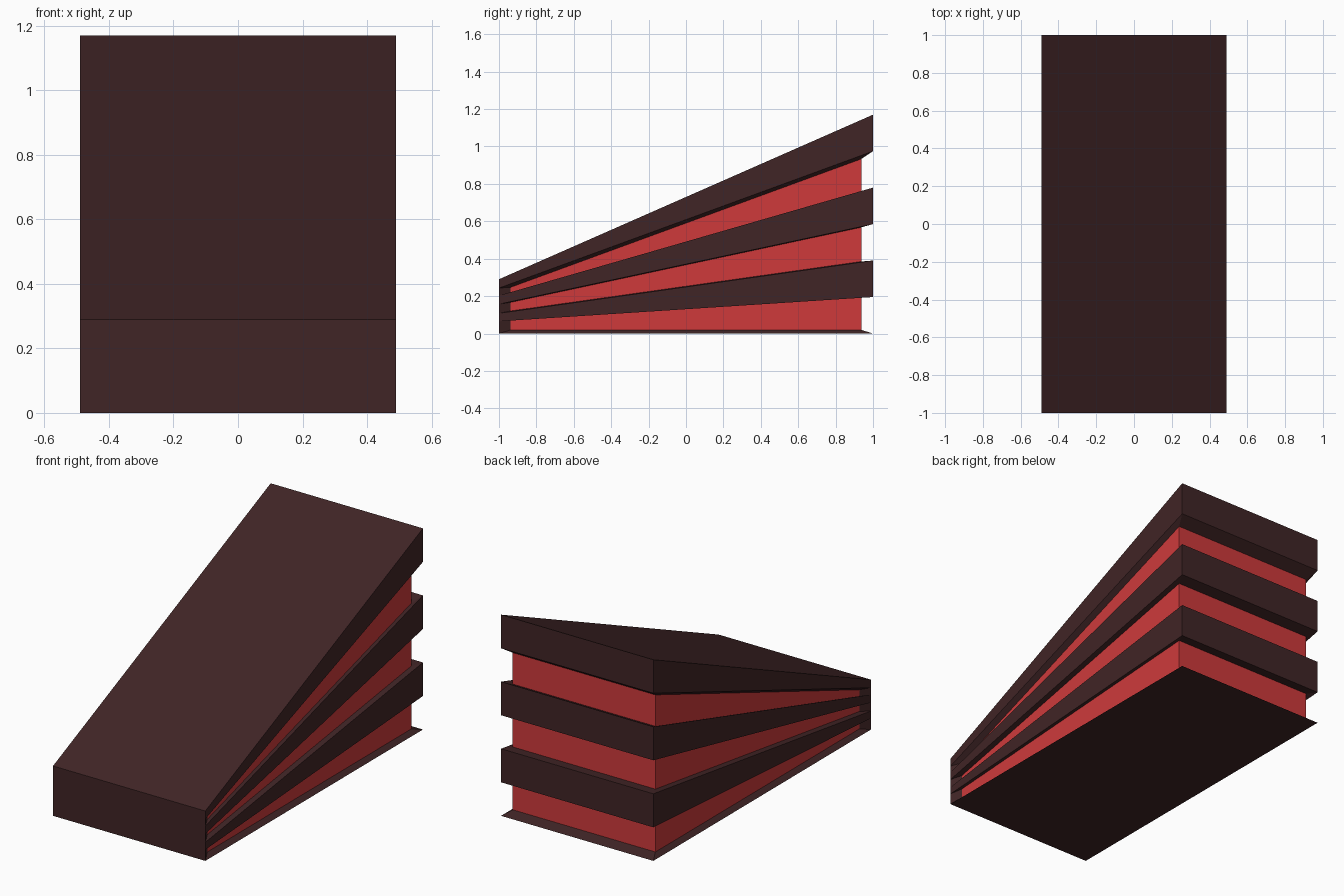
import bpy, bmesh
from mathutils import Vector

if "Cube" in bpy.data.objects:
    bpy.data.objects.remove(bpy.data.objects["Cube"])

W, CENTRE, INSET = 0.49, Vector((0, 0, 0.31)), 0.937
# height of each fold line at the front (y=-1) and at the back (y=1)
FRONT = [0, 0.065, 0.108, 0.157, 0.203, 0.243, 0.29]
BACK = [0, 0.195, 0.39, 0.585, 0.78, 0.975, 1.17]


def material(name, rgb):
    m = bpy.data.materials.new(name)
    m.diffuse_color = (*rgb, 1)
    m.use_nodes = True
    m.node_tree.nodes["Principled BSDF"].inputs["Base Color"].default_value = m.diffuse_color
    return m


bm = bmesh.new()


def face(verts, mat=0):
    bm.faces.new(verts).material_index = mat


# outer fold lines, and the same lines shrunk toward the centre for the recesses
corners = [[Vector((W, -1, f)), Vector((W, 1, b)), Vector((-W, 1, b)), Vector((-W, -1, f))]
           for f, b in zip(FRONT, BACK)]
outer = [[bm.verts.new(p) for p in ring] for ring in corners]
inner = [[bm.verts.new(CENTRE + (p - CENTRE) * INSET) for p in ring] for ring in corners[:6]]

# top, bottom and one flat front plate
face(outer[6])
face(outer[0][::-1])
face([r[3] for r in outer] + [r[0] for r in reversed(outer)])

for k in range(6):
    lo, hi = outer[k], outer[k + 1]
    if k % 2:                                   # dark slat around three sides
        for i in range(3):
            face([lo[i], lo[i + 1], hi[i + 1], hi[i]])
    else:                                       # recessed red fold with dark ledges
        a, b = inner[k], inner[k + 1]
        for i in range(3):
            face([lo[i], lo[i + 1], a[i + 1], a[i]])
            face([a[i], a[i + 1], b[i + 1], b[i]], 1)
            face([b[i], b[i + 1], hi[i + 1], hi[i]])
        for i in (0, 3):                        # front ends of the recess
            face([lo[i], a[i], b[i], hi[i]])

bmesh.ops.recalc_face_normals(bm, faces=bm.faces)
mesh = bpy.data.meshes.new("wedge_bellows")
bm.to_mesh(mesh)
bm.free()
mesh.materials.append(material("dark brown", (0.051, 0.018, 0.019)))
mesh.materials.append(material("red", (0.62, 0.042, 0.044)))
bpy.context.collection.objects.link(bpy.data.objects.new("wedge_bellows", mesh))
